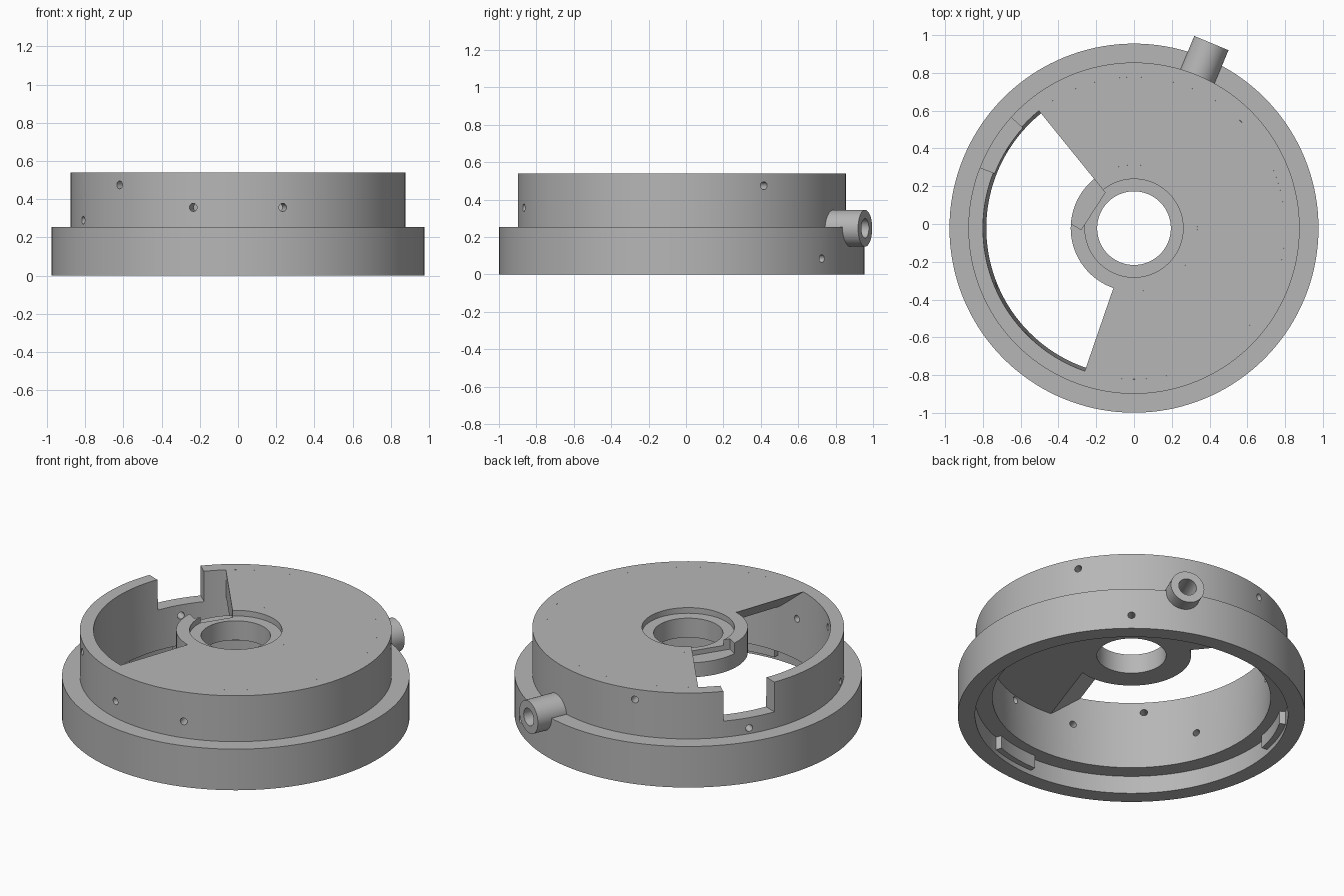
import bpy, bmesh, math
from mathutils import Vector, Matrix

cube = bpy.data.objects.get("Cube")
if cube:
    bpy.data.objects.remove(cube, do_unlink=True)

CY = -0.022      # y of the ring axis
TOP = 0.54
SEG = 144

grey = bpy.data.materials.new("plain grey")
grey.use_nodes = True
colour = (0.47, 0.47, 0.47, 1)
grey.diffuse_color = colour
grey.node_tree.nodes["Principled BSDF"].inputs["Base Color"].default_value = colour


def add_object(name, bm):
    bmesh.ops.recalc_face_normals(bm, faces=bm.faces)
    mesh = bpy.data.meshes.new(name)
    bm.to_mesh(mesh)
    bm.free()
    mesh.materials.append(grey)
    obj = bpy.data.objects.new(name, mesh)
    bpy.context.collection.objects.link(obj)
    return obj


def polar(r, degrees, z):
    a = math.radians(degrees)
    return Vector((r * math.cos(a), CY + r * math.sin(a), z))


def sweep(name, profile, end=None, start=0):
    """Turn a closed (r, z[, own start angle]) profile around the axis."""
    full = end is None
    stop = start + 360 if full else end
    steps = max(4, round(SEG * (stop - start) / 360))
    bm = bmesh.new()
    rings = []
    for i in range(steps if full else steps + 1):
        ring = []
        for p in profile:
            first = p[2] if len(p) > 2 else start
            ring.append(bm.verts.new(polar(p[0], first + (stop - first) * i / steps, p[1])))
        rings.append(ring)
    n = len(profile)
    for i in range(steps):
        a, b = rings[i], rings[(i + 1) % len(rings)]
        for j in range(n):
            k = (j + 1) % n
            bm.faces.new((a[j], a[k], b[k], b[j]))
    if not full:
        bm.faces.new(rings[0])
        bm.faces.new(rings[-1])
    return add_object(name, bm)


def radial_cylinder(name, radius, angle, z, r0, r1, sides=32):
    """Horizontal cylinder pointing away from the axis."""
    bm = bmesh.new()
    direction = polar(1, angle, z) - polar(0, angle, z)
    turn = direction.to_track_quat('Z', 'Y').to_matrix().to_4x4()
    place = Matrix.Translation(polar((r0 + r1) / 2, angle, z)) @ turn
    bmesh.ops.create_cone(bm, cap_ends=True, segments=sides, radius1=radius,
                          radius2=radius, depth=r1 - r0, matrix=place)
    return add_object(name, bm)


def prism(name, points, z0, z1):
    bm = bmesh.new()
    base = bm.faces.new([bm.verts.new((x, y, z0)) for x, y in points])
    extruded = bmesh.ops.extrude_face_region(bm, geom=[base])
    verts = [v for v in extruded["geom"] if isinstance(v, bmesh.types.BMVert)]
    bmesh.ops.translate(bm, verts=verts, vec=(0, 0, z1 - z0))
    return add_object(name, bm)


def cut(target, cutter):
    cutter.hide_render = True
    mod = target.modifiers.new("cut", 'BOOLEAN')
    mod.operation = 'DIFFERENCE'
    mod.solver = 'EXACT'
    mod.object = cutter
    bpy.context.view_layer.objects.active = target
    bpy.ops.object.modifier_apply(modifier=mod.name)
    bpy.data.objects.remove(cutter, do_unlink=True)


# Stepped outer ring with a slightly tapered bore and a counterbore below
ring = sweep("outer_ring", [(0.88, 0), (0.977, 0), (0.977, 0.255), (0.877, 0.255),
                            (0.877, TOP), (0.80, TOP), (0.782, 0.11), (0.88, 0.11)])

# Window in the upper wall
cut(ring, sweep("wall_notch", [(0.7, 0.355), (0.95, 0.355), (0.95, 0.7), (0.7, 0.7)],
                end=158.5, start=138))

# Small screw holes: angle, height
for angle, z in ((30, 0.475), (105, 0.475), (225, 0.475), (148, 0.29), (202.5, 0.29),
                 (254.5, 0.357), (285.5, 0.357), (50, 0.085)):
    cut(ring, radial_cylinder("screw_hole", 0.021, angle, z, 0.72, 1.05, 20))

# Top plate, open on one side, with one edge undercut
UNDER, BOSS = 0.385, 0.335
EDGE, SHIFT = -109, 0.19
edge_wall = EDGE + math.degrees(math.asin(SHIFT / 0.8))
edge_boss = EDGE + math.degrees(math.asin(SHIFT / BOSS))
sweep("top_plate", [(BOSS, UNDER, edge_boss), (0.80, UNDER, edge_wall),
                    (0.80, TOP, EDGE), (BOSS, TOP, EDGE)], end=129, start=EDGE)

# Central boss with a shallow seat and a cut-away corner
boss = sweep("centre_boss", [(0.195, UNDER), (BOSS, UNDER), (BOSS, TOP), (0.26, TOP),
                             (0.26, 0.505), (0.195, 0.505)])
cut(boss, prism("boss_notch", [(-0.153, 0.167), (-0.28, -0.03), (-0.41, 0.05),
                               (-0.30, 0.348)], 0.475, 0.6))

# Side tube, drilled through the wall
TUBE_ANGLE, TUBE_Z = 67.3, 0.247
tube = radial_cylinder("side_tube", 0.098, TUBE_ANGLE, TUBE_Z, 0.84, 1.062, 48)
for part in (tube, ring):
    cut(part, radial_cylinder("tube_bore", 0.052, TUBE_ANGLE, TUBE_Z, 0.7, 1.1))

# Locking lugs inside the counterbore
for i, angle in enumerate((40, 160, 280)):
    sweep(f"locking_lug_{i + 1}", [(0.845, 0.03), (0.885, 0.03), (0.885, 0.115), (0.845, 0.115)],
          end=angle + 10, start=angle - 10)

# Smooth walls, crisp edges
bpy.ops.object.select_all(action='DESELECT')
for obj in bpy.context.scene.objects:
    if obj.type == 'MESH' and grey.name in obj.data.materials:
        obj.select_set(True)
        bpy.context.view_layer.objects.active = obj
bpy.ops.object.shade_smooth_by_angle(angle=math.radians(30))
